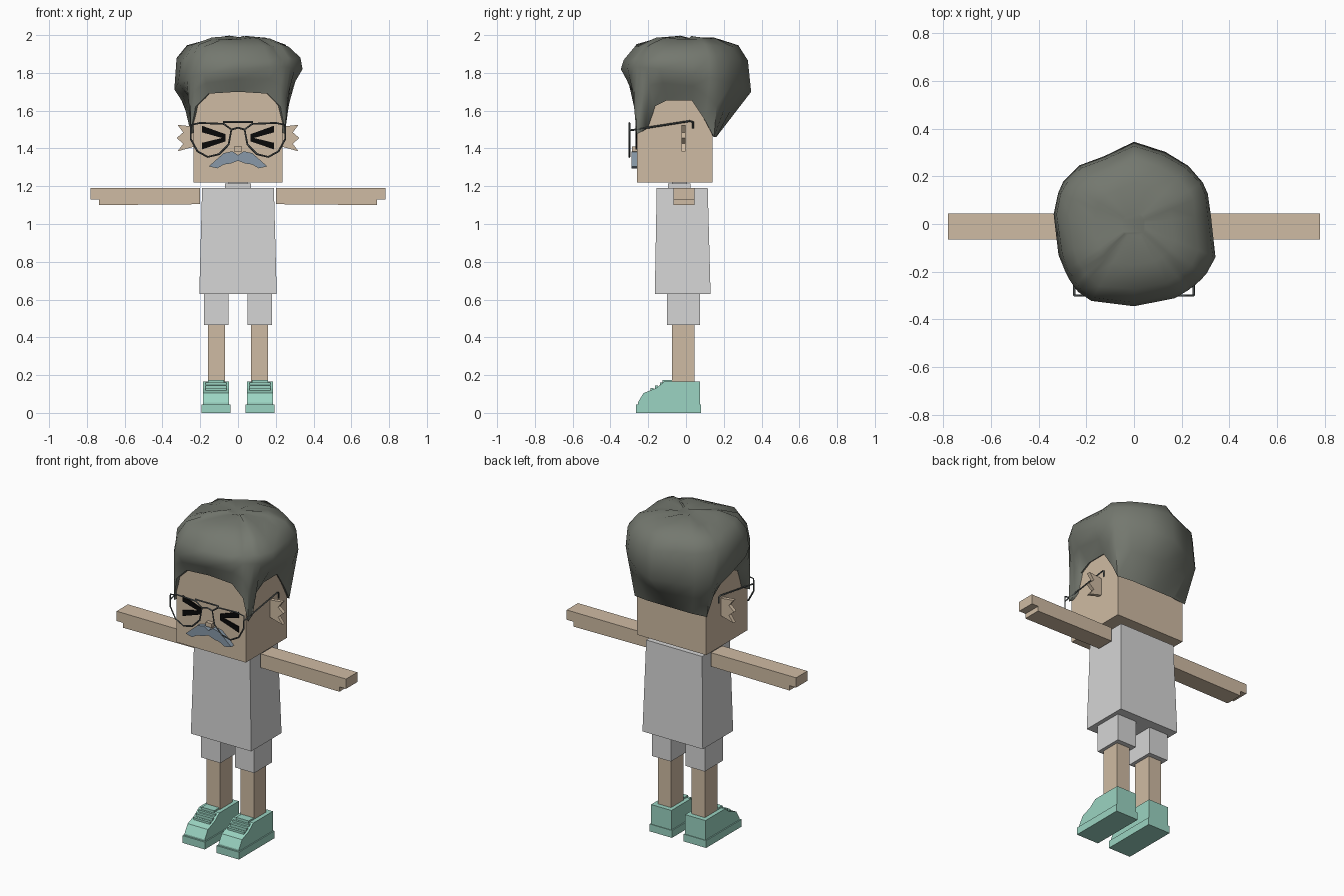
import bpy, bmesh, math, random
from mathutils import Vector

if "Cube" in bpy.data.objects:
    bpy.data.objects.remove(bpy.data.objects["Cube"])
random.seed(4)


def material(name, *rgb):
    lin = [((c / 255 + 0.055) / 1.055) ** 2.4 for c in rgb] + [1]
    m = bpy.data.materials.new(name)
    m.use_nodes = True
    m.diffuse_color = lin
    m.node_tree.nodes["Principled BSDF"].inputs["Base Color"].default_value = lin
    return m


SKIN = material("skin", 207, 187, 163)
CLOTH = material("light cloth", 213, 213, 213)
HAIR = material("hair", 116, 120, 111)
MINT = material("mint shoe", 155, 212, 194)
BLUE = material("moustache blue", 136, 153, 168)
WIRE = material("dark wire", 78, 84, 84)
BLACK = material("black", 8, 8, 8)


def loft(name, rings, mat):
    """Skin a stack of equal-length rings and cap both ends."""
    bm = bmesh.new()
    rows = [[bm.verts.new(p) for p in ring] for ring in rings]
    n = len(rows[0])
    for a, b in zip(rows, rows[1:]):
        for i in range(n):
            j = (i + 1) % n
            bm.faces.new((a[i], a[j], b[j], b[i]))
    bm.faces.new(rows[0])
    bm.faces.new(rows[-1])
    bmesh.ops.recalc_face_normals(bm, faces=bm.faces)
    me = bpy.data.meshes.new(name)
    bm.to_mesh(me)
    bm.free()
    me.materials.append(mat)
    ob = bpy.data.objects.new(name, me)
    bpy.context.collection.objects.link(ob)
    return ob


def rect(x0, x1, y0, y1, z):
    return [(x0, y0, z), (x1, y0, z), (x1, y1, z), (x0, y1, z)]


def box(name, x, y, z, mat):
    return loft(name, [rect(*x, *y, h) for h in z], mat)


def plate(name, pts, y0, y1, mat, s=1):
    """Extrude an (x, z) outline along y."""
    return loft(name, [[(s * x, y, z) for x, z in pts] for y in (y0, y1)], mat)


def side_prism(name, pts, x0, x1, mat):
    """Extrude a (y, z) outline along x."""
    return loft(name, [[(x, y, z) for y, z in pts] for x in (x0, x1)], mat)


def wire(name, pts, closed=False):
    cu = bpy.data.curves.new(name, "CURVE")
    cu.dimensions = "3D"
    cu.bevel_depth = 0.005
    cu.bevel_resolution = 0
    sp = cu.splines.new("POLY")
    sp.points.add(len(pts) - 1)
    for p, co in zip(sp.points, pts):
        p.co = (*co, 1)
    sp.use_cyclic_u = closed
    cu.materials.append(WIRE)
    ob = bpy.data.objects.new(name, cu)
    bpy.context.collection.objects.link(ob)
    bpy.ops.object.select_all(action="DESELECT")
    ob.select_set(True)
    bpy.context.view_layer.objects.active = ob
    bpy.ops.object.convert(target="MESH")


# Body and head
loft("shirt", [rect(-.205, .205, -.165, .13, .63), rect(-.19, .19, -.155, .115, 1.19)], CLOTH)
box("collar", (-.07, .07), (-.095, .025), (1.18, 1.215), CLOTH)
box("neck", (-.05, .05), (-.075, .005), (1.2, 1.23), CLOTH)
box("head", (-.235, .235), (-.26, .14), (1.22, 1.75), SKIN)
box("nose", (-.02, .02), (-.285, -.255), (1.385, 1.41), SKIN)

# Moustache, mirrored from one half outline
half = [(0, 1.365), (.03, 1.385), (.075, 1.375), (.11, 1.345), (.155, 1.305),
        (.11, 1.295), (.075, 1.315), (.04, 1.32), (0, 1.335)]
outline = half + [(-x, z) for x, z in half[-2:0:-1]]
plate("moustache", outline, -.288, -.255, BLUE)

shoe = [(.075, 0), (.075, .165), (-.115, .165), (-.16, .13), (-.225, .105), (-.255, .055), (-.255, 0)]
arm = [(.2, 1.105), (.735, 1.1), (.735, 1.13), (.78, 1.13), (.78, 1.19), (.2, 1.19)]
ear = [(.23, 1.515), (.32, 1.525), (.29, 1.485), (.325, 1.455), (.29, 1.425), (.32, 1.385), (.23, 1.41)]
bars = [[(.19, 1.52), (.19, 1.485), (.065, 1.45), (.065, 1.475)],
        [(.19, 1.43), (.19, 1.395), (.065, 1.438), (.065, 1.46)]]
rim = [(.035, 1.5), (.075, 1.53), (.2, 1.535), (.25, 1.525), (.25, 1.45),
       (.215, 1.385), (.16, 1.355), (.1, 1.37), (.05, 1.42)]

for s, side in ((1, "left"), (-1, "right")):
    def span(a, b):
        return sorted((s * a, s * b))

    # Limbs
    plate(side + "_arm", arm, -.065, .045, SKIN, s)
    box(side + "_shorts_leg", span(.05, .18), (-.1, .075), (.465, .65), CLOTH)
    box(side + "_leg", span(.07, .16), (-.075, .045), (.15, .5), SKIN)

    # Shoe with sole, tongue and laces
    side_prism(side + "_shoe", shoe, *span(.047, .185), MINT)
    box(side + "_sole", span(.04, .192), (-.265, .079), (0, .045), MINT)
    box(side + "_tongue", span(.075, .16), (-.125, -.07), (.13, .175), MINT)
    for k in range(3):
        y, z = -.13 - .025 * k, .15 - .014 * k
        box(side + "_lace", span(.06, .172), (y - .008, y + .008), (z - .02, z + .01), MINT)

    # Face details
    plate(side + "_ear", ear, -.025, -.002, SKIN, s)
    for bar in bars:
        plate(side + "_eye_bar", bar, -.267, -.259, BLACK, s)
    wire(side + "_lens_rim", [(s * x, -.3, z) for x, z in rim], True)
    wire(side + "_temple", [(s * .25, -.3, 1.495), (s * .25, .02, 1.545),
                            (s * .25, .037, 1.54), (s * .25, .037, 1.505)])
wire("glasses_bar", [(-.08, -.3, 1.54), (.08, -.3, 1.54)])
wire("glasses_bridge", [(-.035, -.3, 1.5), (0, -.3, 1.51), (.035, -.3, 1.5)])

# Hair: lofted from the hairline out to the widest outline and over the crown
line = [(0, -.28, 1.7), (.155, -.28, 1.69), (.225, -.275, 1.62), (.252, -.262, 1.475),
        (.25, -.215, 1.5), (.245, -.17, 1.62), (.245, -.1, 1.655), (.245, .03, 1.655),
        (.245, .1, 1.55), (.245, .148, 1.46), (.15, .16, 1.46), (.07, .16, 1.46), (0, .16, 1.46)]
hairline = line + [(-x, y, z) for x, y, z in line[-2:0:-1]]
widest = [(-.335, -.03), (-.3, -.17), (-.21, -.31), (-.03, -.342), (.25, -.26), (.34, -.16),
          (.32, 0), (.3, .155), (.11, .31), (0, .345), (-.13, .28), (-.27, .22)]
polar = sorted((math.atan2(y, x), math.hypot(x, y)) for x, y in widest)
polar = [(polar[-1][0] - math.tau, polar[-1][1])] + polar + [(polar[0][0] + math.tau, polar[0][1])]


def reach(angle):
    for (a, r), (b, q) in zip(polar, polar[1:]):
        if a <= angle <= b:
            return r + (q - r) * (angle - a) / (b - a)


rings = [[] for _ in range(8)]
for x, y, z in hairline:
    low = Vector((x, y, z))
    t = math.atan2(y, x)
    out = Vector((math.cos(t), math.sin(t), 0)) * reach(t)
    mid = 1.76 - .06 * math.sin(t) + .04 * math.cos(t)
    out.z = mid
    rings[0].append((x * .85, y * .85, z + .02))
    rings[1].append(low)
    rings[2].append(low.lerp(out, .55))
    rings[3].append(out)
    for k, (f, h) in enumerate([(.96, 1.875), (.8, 1.945), (.5, 1.98), (.15, 1.99)]):
        j = random.uniform(-.012, .01)
        rings[4 + k].append((out.x * (f + j), out.y * (f + j), h + j * .8))
hair = loft("hair", rings, HAIR)
bpy.ops.object.select_all(action="DESELECT")
hair.select_set(True)
bpy.context.view_layer.objects.active = hair
bpy.ops.object.shade_smooth_by_angle(angle=math.radians(50))
